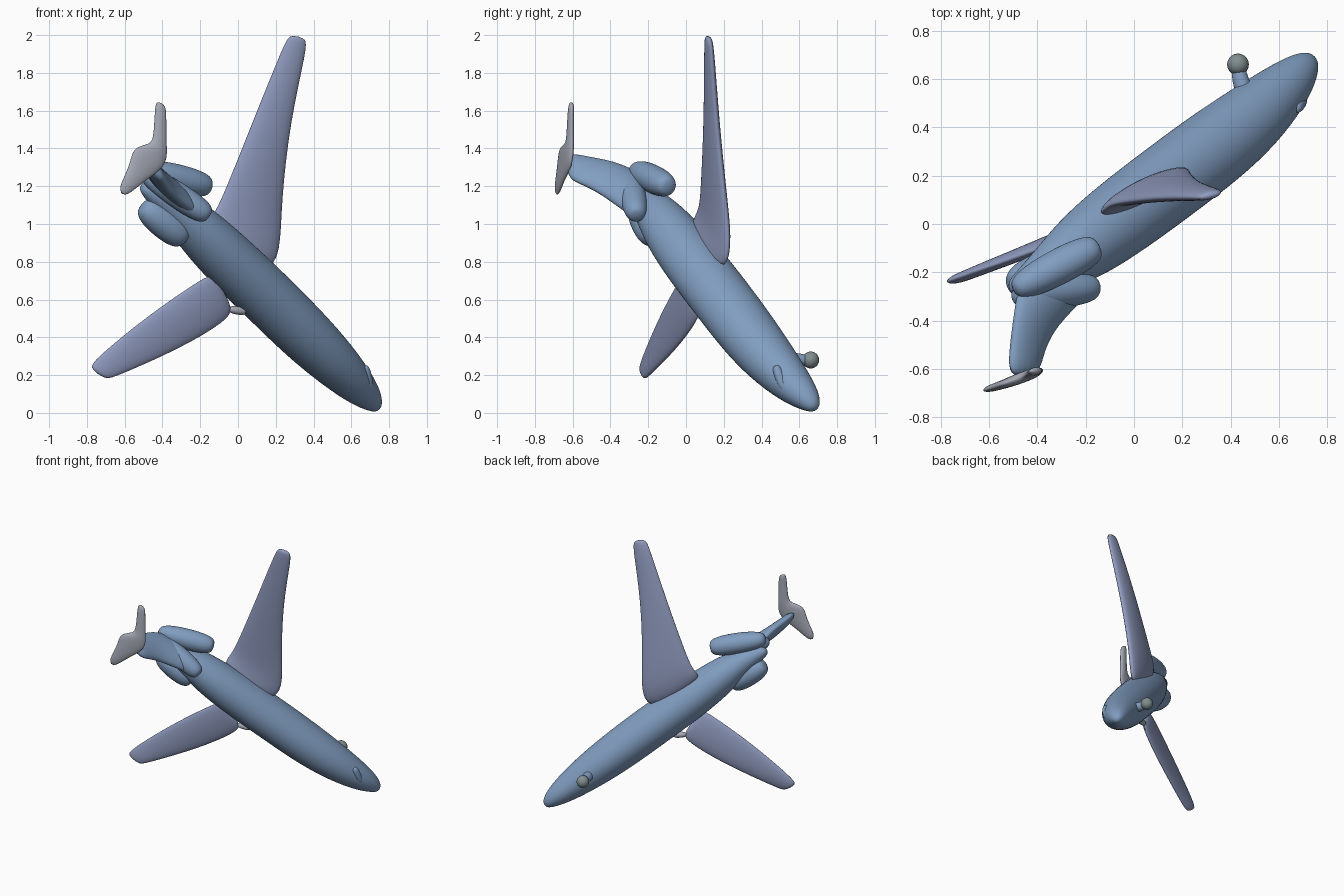
import bpy, bmesh, math
from mathutils import Vector

UP = Vector((0.54, -0.82, -0.16)).normalized()   # aircraft's own "up"
SIDE = Vector((0.505, 0.165, 0.849)).normalized()


def material(name, rgb):
    m = bpy.data.materials.new(name)
    m.diffuse_color = (*rgb, 1)
    return m


BLUE = material("body_blue", (0.22, 0.34, 0.53))
WING = material("wing_blue", (0.28, 0.33, 0.52))
GREY = material("tail_grey", (0.38, 0.40, 0.47))
DARK = material("wheel_grey", (0.22, 0.27, 0.28))


def loft(name, rings, mat, n=16):
    """Skin rings given as (centre, half axis a, half axis b)."""
    bm = bmesh.new()
    loops = []
    for c, a, b in rings:
        loops.append([bm.verts.new(c + a * math.cos(k * math.tau / n) + b * math.sin(k * math.tau / n))
                      for k in range(n)])
    for p, q in zip(loops, loops[1:]):
        for k in range(n):
            bm.faces.new((p[k], p[(k + 1) % n], q[(k + 1) % n], q[k]))
    bm.faces.new(loops[0][::-1])
    bm.faces.new(loops[-1])
    bmesh.ops.recalc_face_normals(bm, faces=bm.faces)
    for f in bm.faces:
        f.smooth = True
    me = bpy.data.meshes.new(name)
    bm.to_mesh(me)
    bm.free()
    me.materials.append(mat)
    ob = bpy.data.objects.new(name, me)
    bpy.context.collection.objects.link(ob)
    sub = ob.modifiers.new("smooth", 'SUBSURF')
    sub.levels = sub.render_levels = 2
    return ob


def blade(name, sections, mat, normal=UP):
    """Flat surface from (leading point, trailing point, thickness)."""
    rings = []
    for le, te, t in sections:
        le, te = Vector(le), Vector(te)
        rings.append(((le + te) / 2, (le - te) / 2, normal * t / 2))
    return loft(name, rings, mat)


def tube(name, stations, mat, width=1.0):
    """Round body through (centre, radius) stations, narrowed sideways by width."""
    pts = [Vector(p) for p, r in stations]
    d = (pts[-1] - pts[0]).normalized()
    a = d.cross(UP).normalized()
    b = d.cross(a)
    return loft(name, [(p, a * s[1] * width, b * s[1]) for p, s in zip(pts, stations)], mat)


def pod(name, p, q, r, mat):
    """Capsule with rounded ends from p to q."""
    p, q = Vector(p), Vector(q)
    prof = [(0, .5), (.08, .85), (.3, 1.03), (.65, 1), (.88, .8), (1, .45)]
    return tube(name, [(p.lerp(q, t), r * k) for t, k in prof], mat)


# fuselage, nose to tail
tube("fuselage", [
    ((0.745, 0.685, 0.02), 0.025), ((0.715, 0.655, 0.06), 0.068), ((0.64, 0.575, 0.135), 0.112),
    ((0.50, 0.445, 0.275), 0.15), ((0.34, 0.32, 0.43), 0.168), ((0.16, 0.185, 0.61), 0.17),
    ((-0.04, 0.035, 0.80), 0.168), ((-0.20, -0.085, 0.96), 0.153), ((-0.31, -0.165, 1.07), 0.118),
    ((-0.42, -0.24, 1.16), 0.08), ((-0.51, -0.275, 1.21), 0.038)], BLUE, 0.91)

# main wings
blade("upper_wing", [
    ((0.16, 0.19, 0.72), (-0.17, 0.01, 1.00), 0.10), ((0.23, 0.24, 0.85), (-0.12, 0.075, 1.07), 0.09),
    ((0.23, 0.215, 1.10), (-0.06, 0.085, 1.20), 0.085), ((0.275, 0.165, 1.54), (0.085, 0.105, 1.56), 0.07),
    ((0.365, 0.14, 1.93), (0.245, 0.105, 1.955), 0.05), ((0.36, 0.13, 1.985), (0.275, 0.105, 2.005), 0.035)], WING)
blade("lower_wing", [
    ((-0.02, 0.08, 0.55), (-0.13, -0.01, 0.74), 0.04), ((-0.06, 0.06, 0.485), (-0.18, -0.025, 0.72), 0.065),
    ((-0.30, -0.045, 0.34), (-0.47, -0.135, 0.525), 0.06),
    ((-0.65, -0.20, 0.19), (-0.765, -0.235, 0.28), 0.05), ((-0.70, -0.22, 0.175), (-0.785, -0.245, 0.235), 0.035)], WING)
blade("lower_wing_root", [
    ((0.02, 0.10, 0.70), (-0.12, -0.02, 0.84), 0.06), ((-0.09, 0.04, 0.62), (-0.16, -0.02, 0.71), 0.04)], WING)
pod("lower_wing_knob", (0.04, 0.10, 0.535), (-0.05, 0.065, 0.55), 0.022, GREY)

# rear engines, each faired into the fuselage
pod("upper_engine", (-0.145, -0.09, 1.195), (-0.50, -0.275, 1.29), 0.075, BLUE)
pod("lower_engine", (-0.275, -0.16, 0.92), (-0.51, -0.255, 1.10), 0.087, BLUE)
pod("centre_engine", (-0.15, -0.26, 1.04), (-0.50, -0.30, 1.27), 0.07, BLUE)

# tail fin
blade("tail_fin", [
    ((-0.17, -0.23, 1.03), (-0.48, -0.26, 1.27), 0.11), ((-0.20, -0.31, 1.06), (-0.49, -0.32, 1.30), 0.11),
    ((-0.32, -0.42, 1.145), (-0.50, -0.40, 1.33), 0.095), ((-0.375, -0.53, 1.21), (-0.515, -0.52, 1.35), 0.085),
    ((-0.39, -0.63, 1.24), (-0.52, -0.64, 1.38), 0.065)], BLUE, SIDE)

# T-shaped stabiliser
blade("stabiliser", [
    ((-0.385, -0.60, 1.63), (-0.43, -0.61, 1.655), 0.03), ((-0.38, -0.60, 1.58), (-0.44, -0.62, 1.61), 0.036),
    ((-0.38, -0.60, 1.43), (-0.445, -0.625, 1.45), 0.04), ((-0.375, -0.60, 1.39), (-0.47, -0.64, 1.42), 0.045),
    ((-0.38, -0.605, 1.30), (-0.56, -0.67, 1.41), 0.05),
    ((-0.50, -0.65, 1.225), (-0.57, -0.675, 1.31), 0.04), ((-0.60, -0.68, 1.135), (-0.64, -0.695, 1.18), 0.03)], GREY)

# nose wheel on its strut
bpy.ops.mesh.primitive_uv_sphere_add(segments=20, ring_count=12, radius=0.045, location=(0.43, 0.66, 0.28))
wheel = bpy.context.object
wheel.name = "nose_wheel"
wheel.data.materials.append(DARK)
bpy.ops.object.shade_smooth()
tube("nose_strut", [((0.43, 0.65, 0.28), 0.03), ((0.44, 0.59, 0.28), 0.036), ((0.48, 0.48, 0.29), 0.04)], BLUE)

# cockpit brow ridge
pod("cockpit_brow", (0.67, 0.475, 0.25), (0.70, 0.52, 0.12), 0.026, BLUE)
